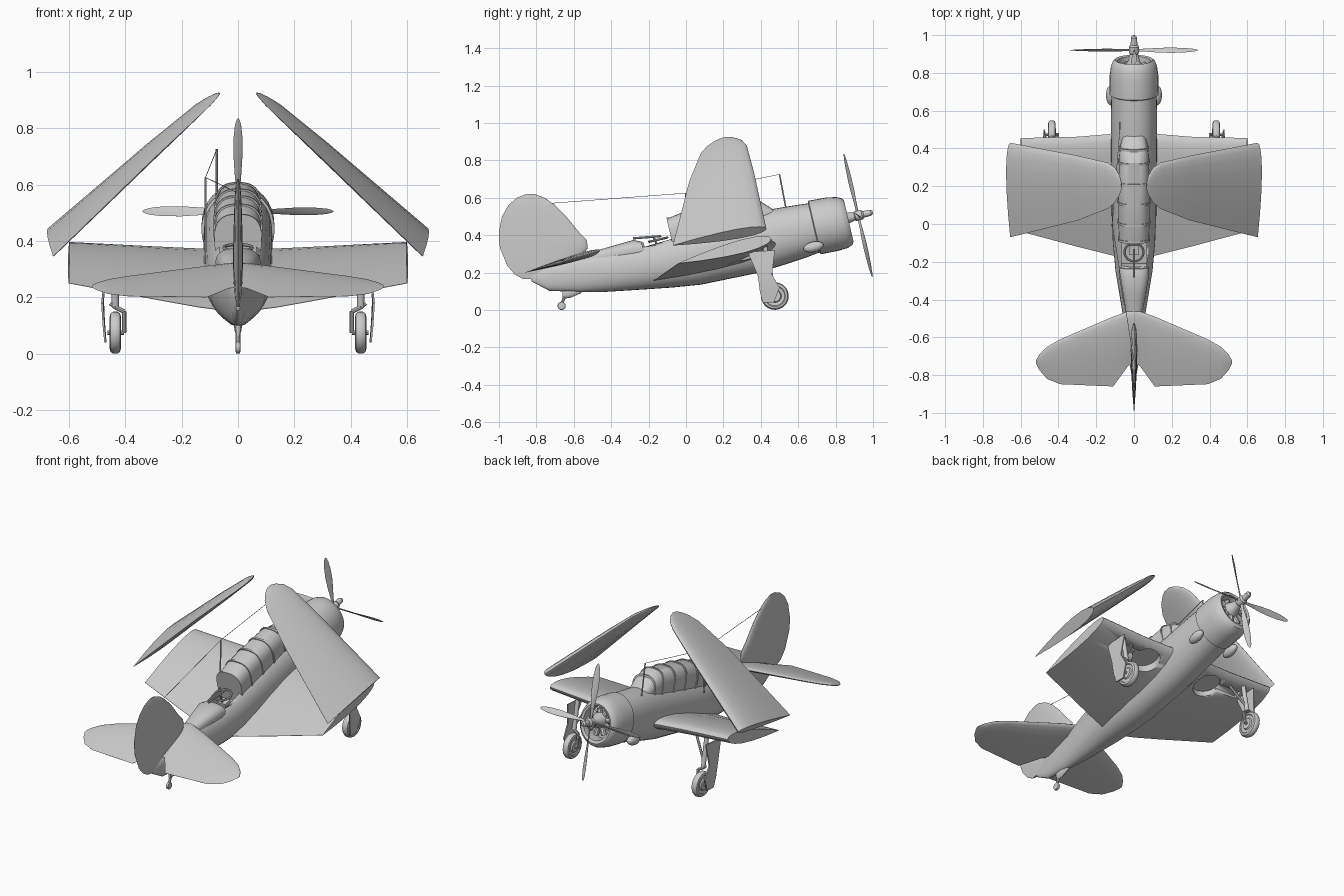
import bpy, bmesh, math
from mathutils import Matrix, Vector

if "Cube" in bpy.data.objects:
    bpy.data.objects.remove(bpy.data.objects["Cube"])

grey = bpy.data.materials.new("airframe_grey")
grey.diffuse_color = (0.6, 0.6, 0.6, 1)
grey.use_nodes = True
grey.node_tree.nodes["Principled BSDF"].inputs["Base Color"].default_value = grey.diffuse_color

# Fuselage frame: origin at the propeller hub, y along the thrust line, nose pitched up
FRAME = Matrix.Translation((0, 0.92, 0.505)) @ Matrix.Rotation(math.radians(13), 4, 'X')
WORLD = Matrix.Identity(4)
SIDEWAYS = Matrix.Rotation(-math.pi / 2, 4, 'Z')  # turns a y axis into an x axis


def finish(name, bm, matrix=WORLD, mirror=False, angle=35):
    bmesh.ops.recalc_face_normals(bm, faces=bm.faces)
    mesh = bpy.data.meshes.new(name)
    bm.to_mesh(mesh)
    bm.free()
    mesh.materials.append(grey)
    ob = bpy.data.objects.new(name, mesh)
    bpy.context.collection.objects.link(ob)
    ob.matrix_world = matrix
    bpy.ops.object.select_all(action='DESELECT')
    ob.select_set(True)
    bpy.context.view_layer.objects.active = ob
    bpy.ops.object.shade_smooth_by_angle(angle=math.radians(angle))
    if mirror:
        ob.modifiers.new("Mirror", 'MIRROR').use_mirror_merge = False
    return ob


def skin(bm, rings):
    """Bridge rings of points and cap both ends."""
    loops = [[bm.verts.new(p) for p in ring] for ring in rings]
    n = len(loops[0])
    for a, b in zip(loops, loops[1:]):
        for i in range(n):
            j = (i + 1) % n
            bm.faces.new((a[i], a[j], b[j], b[i]))
    bm.faces.new(loops[0])
    bm.faces.new(loops[-1])


def loft(name, stations, matrix=FRAME, n=32, power=1.0, mirror=False, angle=35):
    """Stations: position along y, bottom, top, half width."""
    rings = []
    for s, lo, hi, w in stations:
        ring = []
        for i in range(n):
            a = 2 * math.pi * i / n
            c, d = math.cos(a), math.sin(a)
            ring.append((w * math.copysign(abs(c) ** power, c), s,
                         (lo + hi) / 2 + (hi - lo) / 2 * math.copysign(abs(d) ** power, d)))
        rings.append(ring)
    bm = bmesh.new()
    skin(bm, rings)
    return finish(name, bm, matrix, mirror, angle)


def lathe(name, profile, matrix, n=24, mirror=False):
    return loft(name, [(s, -r, r, r) for s, r in profile], matrix, n, mirror=mirror)


CHORD = [0, .015, .06, .15, .3, .5, .75, 1]


def foil(name, sections, matrix=WORLD, mirror=False):
    """Sections: leading point, trailing point, thickness."""
    span = (Vector(sections[-1][0]) + Vector(sections[-1][1])
            - Vector(sections[0][0]) - Vector(sections[0][1]))
    rings = []
    for lead, trail, t in sections:
        lead, trail = Vector(lead), Vector(trail)
        up = (trail - lead).cross(span).normalized()

        def at(c, side):
            h = 5 * (.2969 * c ** .5 - .126 * c - .3516 * c * c + .2843 * c ** 3 - .1015 * c ** 4)
            return lead.lerp(trail, c) + up * (side * t * h)
        rings.append([at(c, 1) for c in CHORD] + [at(c, -1) for c in CHORD[-1:0:-1]])
    bm = bmesh.new()
    skin(bm, rings)
    return finish(name, bm, matrix, mirror, 40)


def rods(name, paths, r, matrix=WORLD, mirror=False, n=8):
    bm = bmesh.new()
    for path in paths:
        for a, b in zip(path, path[1:]):
            a, b = Vector(a), Vector(b)
            m = Matrix.Translation((a + b) / 2) @ (b - a).to_track_quat('Z', 'Y').to_matrix().to_4x4()
            bmesh.ops.create_cone(bm, cap_ends=True, segments=n, radius1=r, radius2=r,
                                  depth=(b - a).length, matrix=m)
    return finish(name, bm, matrix, mirror)


def box(name, centre, size, matrix=WORLD):
    bm = bmesh.new()
    bmesh.ops.create_cube(bm, size=1, matrix=Matrix.Translation(centre) @ Matrix.Diagonal((*size, 1)))
    return finish(name, bm, matrix)


def cut(target, cutter):
    mod = target.modifiers.new("Cut", 'BOOLEAN')
    mod.operation, mod.object = 'DIFFERENCE', cutter
    cutter.hide_render = True
    cutter.hide_set(True)


# Fuselage with an open rear cockpit
fuselage = loft("fuselage", [
    (-.20, -.14, .12, .118), (-.32, -.156, .13, .122), (-.45, -.168, .138, .122),
    (-.6, -.178, .138, .121), (-.9, -.171, .128, .118), (-1.05, -.152, .121, .112),
    (-1.2, -.128, .118, .098), (-1.4, -.095, .12, .065), (-1.55, -.062, .12, .04),
    (-1.7, -.02, .11, .022), (-1.78, .05, .09, .008)], power=.92)
cut(fuselage, box("cockpit_cutter", (0, -1.075, .12), (.13, .15, .17), FRAME))
loft("turtle_deck", [(-1.16, .03, .125, .08), (-1.2, .03, .143, .08), (-1.3, .04, .138, .064),
                     (-1.46, .05, .13, .035)], power=.8)

# Engine cowling, cylinders and crankcase
loft("cowling", [
    (-.245, -.15, .13, .12), (-.24, -.157, .137, .13), (-.14, -.16, .132, .129),
    (-.09, -.156, .122, .122), (-.065, -.146, .11, .112), (-.055, -.13, .097, .1),
    (-.06, -.113, .085, .087), (-.1, -.108, .08, .083), (-.13, -.108, .08, .083)])
rods("engine_cylinders", [[(0, -.095, 0), (.078 * math.cos(k * math.tau / 9), -.095,
     -.012 + .078 * math.sin(k * math.tau / 9))] for k in range(9)], .016, FRAME)
lathe("crankcase", [(-.13, .05), (-.08, .045), (-.055, .03), (-.02, .022)], FRAME)

# Cowling side scoops
bm = bmesh.new()
bmesh.ops.create_uvsphere(bm, u_segments=20, v_segments=12, radius=1, matrix=Matrix.Translation(
    (.122, -.27, -.11)) @ Matrix.Diagonal((.026, .055, .028, 1)))
finish("side_scoop", bm, FRAME, True)

# Propeller
lathe("propeller_hub", [(-.05, .014), (-.02, .02), (-.015, .026), (.02, .026), (.03, .018),
                        (.07, .016), (.08, .008)], FRAME)
for k in range(4):
    secs = []
    for r, w, deg in [(.015, .014, 60), (.07, .018, 50), (.13, .03, 42), (.2, .038, 34),
                      (.27, .035, 28), (.315, .024, 25), (.332, .012, 24), (.338, .004, 24)]:
        x, y = w / 2 * math.cos(math.radians(deg)), w / 2 * math.sin(math.radians(deg))
        secs.append(((x, y, r), (-x, -y, r), .009 - .02 * r))
    foil("propeller_blade", secs, FRAME @ Matrix.Rotation(k * math.pi / 2, 4, 'Y'))

# Canopy glasshouse with raised frames
glass = [(-.43, .04, .13, .06), (-.5, .04, .2, .074), (-.56, .04, .232, .08),
         (-.78, .04, .235, .083), (-.9, .04, .23, .083), (-1.0, .04, .214, .08)]
loft("canopy", glass, power=.75, angle=25)
for s, hi, w in [(-.5, .2, .074), (-.57, .232, .08), (-.68, .234, .082), (-.79, .235, .083),
                 (-.9, .23, .083), (-.995, .215, .08)]:
    loft("canopy_frame", [(s - .006, .04, hi + .005, w + .004), (s + .006, .04, hi + .005, w + .004)],
         power=.75)

# Rear cockpit fittings
bm = bmesh.new()
hoop = [[Vector(((.05 + .006 * math.cos(b)) * math.cos(a), (.05 + .006 * math.cos(b)) * math.sin(a),
                 .006 * math.sin(b))) for b in [j * math.tau / 8 for j in range(8)]]
        for a in [i * math.tau / 28 for i in range(29)]]
skin(bm, hoop)
bmesh.ops.remove_doubles(bm, verts=bm.verts, dist=1e-5)
finish("gun_ring", bm, FRAME @ Matrix.Translation((0, -1.07, .115)))
box("gunner_seat", (0, -1.07, .06), (.055, .05, .03), FRAME)
rods("rear_gun", [[(0, -1.08, .07), (0, -1.09, .13)], [(0, -1.05, .13), (0, -1.2, .152)]], .006, FRAME)

# Inner wings with wheel wells
inner = foil("inner_wing", [
    ((.06, .49, .355), (.06, -.18, .155), .095), ((.14, .475, .358), (.14, -.16, .165), .088),
    ((.3, .462, .366), (.3, -.12, .194), .082), ((.6, .455, .382), (.6, -.04, .25), .072)], mirror=True)
WING = Matrix.Translation((0, .36, .305)) @ Matrix.Rotation(math.radians(17), 4, 'X')
wells = [rods("well_cutter", [[(.22, 0, -.1), (.22, 0, .022)]], .08, WING, n=24),
         box("slot_cutter", (.34, .01, -.04), (.2, .05, .12), WING)]
for c in wells:
    cut(inner, c)
inner.modifiers.move(0, 2)  # mirror after the cuts

# Folded outer wings
foil("folded_outer_wing", [
    ((.655, .43, .435), (.655, -.07, .345), .068), ((.3, .362, .742), (.3, .018, .69), .05),
    ((.14, .325, .88), (.14, .08, .84), .032), ((.10, .298, .908), (.10, .115, .878), .022),
    ((.076, .255, .922), (.076, .155, .905), .012), ((.066, .22, .925), (.066, .185, .918), .005)],
    mirror=True)

# Tail surfaces
foil("tailplane", [((x, a, .315 + (a + .465) * .29), (x, b, .315 + (b + .465) * .29), t)
                   for x, a, b, t in [(0, -.455, -.74, .036), (.03, -.462, -.75, .036),
                                      (.11, -.49, -.86, .034), (.39, -.61, -.848, .022),
                                      (.46, -.65, -.82, .018), (.5, -.69, -.775, .012),
                                      (.518, -.72, -.74, .004)]], mirror=True)
foil("fin_and_rudder", [((0, a, z), (0, b, z), t) for z, a, b, t in [
    (.165, -.8, -.87, .016), (.19, -.72, -.915, .024), (.235, -.6, -.955, .03),
    (.33, -.525, -.994, .036), (.375, -.53, -1, .035), (.42, -.575, -1, .032),
    (.5, -.64, -.984, .028), (.56, -.7, -.95, .022), (.6, -.755, -.905, .015),
    (.62, -.81, -.855, .006)]])

# Main landing gear
lathe("main_wheel", [(-.021, .03), (-.014, .035), (-.016, .052), (-.02, .056), (-.017, .068),
                     (-.008, .074), (.008, .074), (.017, .068), (.02, .056), (.016, .052),
                     (.014, .035), (.021, .03)],
      Matrix.Translation((0, .475, .075)), 32).data.transform(
          Matrix.Translation((.435, 0, 0)) @ SIDEWAYS)
bpy.context.object.modifiers.new("Mirror", 'MIRROR').use_mirror_merge = False
rods("gear_leg", [[(.435, .42, .35), (.435, .455, .17)]], .013, mirror=True, n=12)
rods("gear_fork", [[(.452, .455, .18), (.435, .455, .165), (.404, .46, .15), (.404, .475, .075), (.462, .475, .075)],
                   [(.435, .45, .2), (.35, .4, .33)]], .008, mirror=True)
bm = bmesh.new()
door = [(.462, .33, .31), (.462, .475, .32), (.475, .46, .19), (.472, .5, .12), (.466, .47, .04),
        (.467, .41, .04), (.473, .395, .1), (.478, .385, .18)]
face = bm.faces.new([bm.verts.new(p) for p in door])
top = bmesh.ops.extrude_face_region(bm, geom=[face])
bmesh.ops.translate(bm, verts=[g for g in top['geom'] if isinstance(g, bmesh.types.BMVert)], vec=(.007, 0, 0))
bmesh.ops.triangulate(bm, faces=bm.faces)
finish("gear_door", bm, mirror=True)

# Tail wheel
lathe("tail_wheel", [(-.009, .012), (-.007, .02), (0, .022), (.007, .02), (.009, .012)],
      Matrix.Translation((0, -.665, .022)) @ SIDEWAYS, 16)
rods("tail_wheel_leg", [[(0, -.665, .03), (0, -.65, .07), (0, -.61, .12)]], .008)
loft("tail_leg_fairing", [(-.66, .06, .12, .008), (-.62, .065, .13, .014), (-.56, .09, .13, .01)], WORLD, 12)

# Aerial masts and wire
rods("aerial_masts", [[(-.075, .535, .54), (-.075, .5, .725)], [(-.115, -.01, .36), (-.115, 0, .625)]], .004)
rods("aerial_wire", [[(0, -.73, .57), (-.115, 0, .625), (-.075, .5, .725)]], .0015, n=5)
